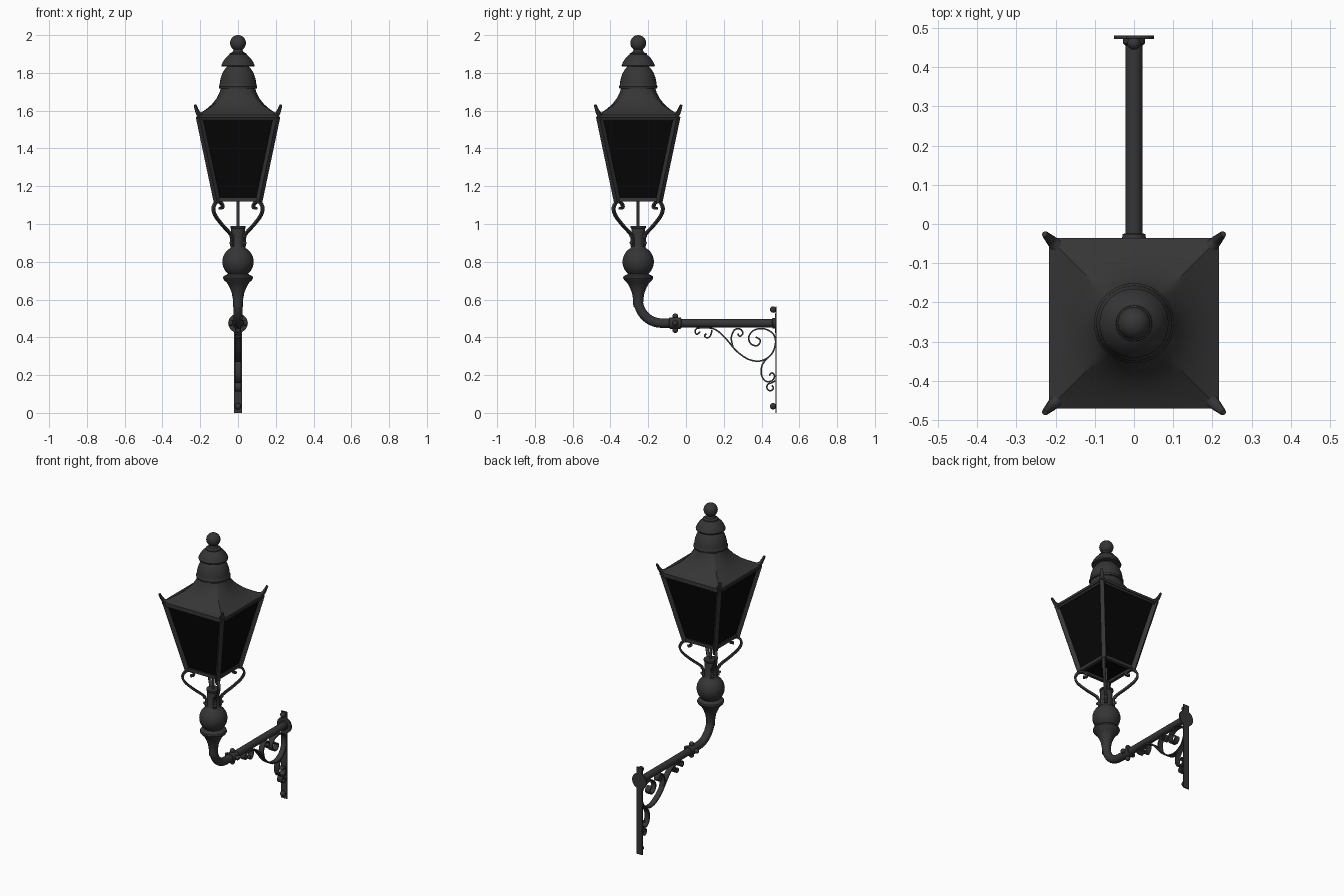
import bpy, bmesh, math
from mathutils import Vector, Matrix

if "Cube" in bpy.data.objects:
    bpy.data.objects.remove(bpy.data.objects["Cube"])

CY = -0.253          # lantern axis in y
ARM_Z = 0.475        # height of the horizontal arm
WALL = 0.48          # wall side of the plate


def material(name, c):
    m = bpy.data.materials.new(name)
    m.diffuse_color = (c, c, c, 1)
    m.use_nodes = True
    m.node_tree.nodes["Principled BSDF"].inputs["Base Color"].default_value = m.diffuse_color
    return m


IRON = material("dark_iron", 0.036)
GLASS = material("black_glass", 0.002)


def finish(name, bm, mat=IRON):
    bmesh.ops.recalc_face_normals(bm, faces=bm.faces[:])
    me = bpy.data.meshes.new(name)
    bm.to_mesh(me)
    bm.free()
    for p in me.polygons:
        p.use_smooth = True
    me.set_sharp_from_angle(angle=math.radians(35))
    me.materials.append(mat)
    ob = bpy.data.objects.new(name, me)
    bpy.context.collection.objects.link(ob)
    return ob


def loft(name, rings, mat=IRON):
    """Skin a list of closed rings and cap both ends."""
    bm = bmesh.new()
    vs = [[bm.verts.new(p) for p in r] for r in rings]
    n = len(vs[0])
    for a, b in zip(vs, vs[1:]):
        for i in range(n):
            j = (i + 1) % n
            bm.faces.new((a[i], a[j], b[j], b[i]))
    bm.faces.new(vs[0])
    bm.faces.new(vs[-1])
    return finish(name, bm, mat)


def circle(n, start=0.0):
    return [(math.cos(start + 2 * math.pi * i / n), math.sin(start + 2 * math.pi * i / n)) for i in range(n)]


def lathe(name, profile, place, n=40):
    return loft(name, [[place(r * c, r * s, h) for c, s in circle(n)] for r, h in profile])


def ball(name, centre, r):
    bm = bmesh.new()
    bmesh.ops.create_uvsphere(bm, u_segments=16, v_segments=10, radius=r, matrix=Matrix.Translation(centre))
    return finish(name, bm)


def smooth_path(pts, steps=6):
    """Catmull-Rom through tuples of any length."""
    p = [pts[0]] + list(pts) + [pts[-1]]
    out = []
    for k in range(1, len(p) - 2):
        a, b, c, d = (Vector(q) for q in p[k - 1:k + 3])
        for s in range(steps):
            t = s / steps
            out.append(0.5 * (2 * b + (c - a) * t + (2 * a - 5 * b + 4 * c - d) * t * t
                              + (3 * b - a - 3 * c + d) * t ** 3))
    return out + [Vector(pts[-1])]


def sweep(name, pts, thick, width, place, sides=4, taper=1.0):
    """Sweep a rectangle or ellipse along a planar path (u, v); width runs along w."""
    if sides == 4:
        sec = [(1, 1), (-1, 1), (-1, -1), (1, -1)]
    else:
        sec = circle(sides)
    rings = []
    last = len(pts) - 1
    for i, p in enumerate(pts):
        d = (Vector(pts[min(i + 1, last)]) - Vector(pts[max(i - 1, 0)])).normalized()
        k = 1 + (taper - 1) * i / last
        rings.append([place(p[0] - d[1] * a * thick * k / 2, p[1] + d[0] * a * thick * k / 2, b * width * k / 2)
                      for a, b in sec])
    return loft(name, rings)


def radial(a):
    """Plane through the lantern axis at angle a."""
    c, s = math.cos(a), math.sin(a)
    return lambda r, z, w: (r * c - w * s, CY + r * s + w * c, z)


def upright(x, y, h):
    return (x, CY + y, h)


def along_arm(x, z, h):
    return (x, h, ARM_Z + z)


def side_plane(u, v, w):
    return (w, u, v)


# roof: square eave blending into a round throat
roof = []
for h, z, q in [(.205, 1.56, 1), (.217, 1.563, 1), (.217, 1.578, 1), (.195, 1.59, .97), (.168, 1.608, .88),
                (.14, 1.632, .7), (.115, 1.663, .45), (.098, 1.695, .2), (.088, 1.73, 0)]:
    ring = []
    for c, s in circle(64):
        k = h * (1 - q + q / max(abs(c), abs(s)))
        ring.append(upright(k * c, k * s, z))
    roof.append(ring)
loft("roof", roof)

# two-tier chimney and ball finial
lathe("lower_dome", [(.08, 1.715), (.1, 1.718), (.102, 1.728), (.097, 1.737), (.096, 1.752), (.091, 1.775),
                     (.082, 1.8), (.068, 1.822), (.056, 1.835), (.05, 1.85)], upright)
lathe("upper_dome", [(.05, 1.835), (.086, 1.833), (.088, 1.84), (.08, 1.858), (.068, 1.876), (.054, 1.89),
                     (.046, 1.897), (.045, 1.903), (.03, 1.91), (.025, 1.92), (.025, 1.94)], upright)
lathe("finial_ball", [(max(.001, .042 * math.sin(t * math.pi / 14)), 1.958 - .042 * math.cos(t * math.pi / 14))
                      for t in range(15)], upright)

# glass panes
loft("glass_panes", [[upright(h * x, h * y, z) for x, y in ((1, 1), (-1, 1), (-1, -1), (1, -1))]
                     for h, z in ((.108, 1.135), (.204, 1.558))], GLASS)

for k in range(4):
    diag = radial(math.radians(45 + 90 * k))
    flat = radial(math.radians(90 * k))
    # lantern frame
    sweep("corner_bar", [(.157, 1.12), (.291, 1.57)], .026, .026, diag)
    for name, h, z, t in (("top_rail", .202, 1.56, .02), ("bottom_rail", .108, 1.13, .02)):
        sweep(name, [(-h, z), (h, z)], t, t, lambda u, v, w, h=h, f=flat: f(h + w, v, u))
    # curled ear on each roof corner
    sweep("corner_ear", smooth_path([(.255, 1.572), (.29, 1.58), (.307, 1.6), (.322, 1.63)], 4),
          .034, .038, diag, 10, .4)
    # scroll support under each corner
    sweep("support_scroll", smooth_path([(.044, .88), (.045, .93), (.066, .955), (.12, .997), (.17, 1.045),
                                         (.184, 1.085), (.16, 1.117), (.125, 1.11), (.116, 1.088),
                                         (.138, 1.082)]), .012, .018, diag)
    for z in (.9, .935):
        ball("support_bolt", diag(.052, z, 0), .009)

# post
lathe("lantern_rod", [(.008, .97), (.008, 1.14)], upright, 12)
lathe("post", [(.026, .56), (.027, .6), (.033, .635), (.045, .665), (.058, .688), (.074, .703), (.08, .714),
               (.077, .724), (.06, .732)]
      + [(.083 * math.cos(math.radians(t)), .8 + .083 * math.sin(math.radians(t))) for t in range(-50, 61, 10)]
      + [(.037, .88), (.036, .975), (.041, .98), (.041, .99)], upright)

# bent arm
R = 0.125
bend = [(CY + R - R * math.cos(math.radians(t)), ARM_Z + R - R * math.sin(math.radians(t)))
        for t in range(0, 91, 9)]
sweep("bent_arm", [(CY, .63)] + bend + [(-.06, ARM_Z)], .05, .05, side_plane, 24)
sweep("straight_arm", [(-.06, ARM_Z), (.475, ARM_Z)], .044, .044, side_plane, 24)

# arm collar with knobs
lathe("arm_collar", [(.022, -.09), (.029, -.088), (.031, -.075), (.031, -.04), (.029, -.026), (.022, -.024)],
      along_arm, 28)
for x, z in ((0, 1), (0, -1), (1, 0), (-1, 0)):
    ball("collar_knob", (x * .037, -.057, ARM_Z + z * .037), .015)

# wall plate
lathe("arm_flange", [(.022, .455), (.028, .46), (.028, .474)], along_arm, 28)
lathe("round_plate", [(.051, .472), (.051, WALL)], along_arm)
sweep("wall_strip", [(.4765, 0), (.4765, .563)], .007, .042, side_plane)
for z in (.547, .035):
    ball("wall_bolt", (0, .461, z), .017)

# scrollwork bracket, as paths in the y-z plane
scrolls = [
    [(.075, .43), (.058, .415), (.048, .43), (.056, .446), (.085, .45), (.14, .447), (.18, .424), (.22, .383),
     (.27, .325), (.335, .282), (.4, .276), (.452, .31), (.474, .37), (.46, .42), (.41, .446), (.357, .436),
     (.332, .4), (.345, .364), (.378, .357), (.394, .383), (.37, .402)],
    [(.108, .42), (.098, .407), (.113, .397), (.13, .41), (.138, .44)],
    [(.248, .35), (.24, .4), (.258, .44), (.288, .443), (.301, .422), (.285, .405), (.273, .42)],
    [(.43, .29), (.402, .25), (.4, .2), (.422, .168), (.455, .17), (.469, .195), (.455, .212), (.44, .198)],
    [(.473, .17), (.455, .16), (.432, .15), (.43, .128), (.447, .117), (.463, .13), (.455, .146)],
]
for pts in scrolls:
    sweep("bracket_scroll", smooth_path(pts), .008, .034, side_plane)
